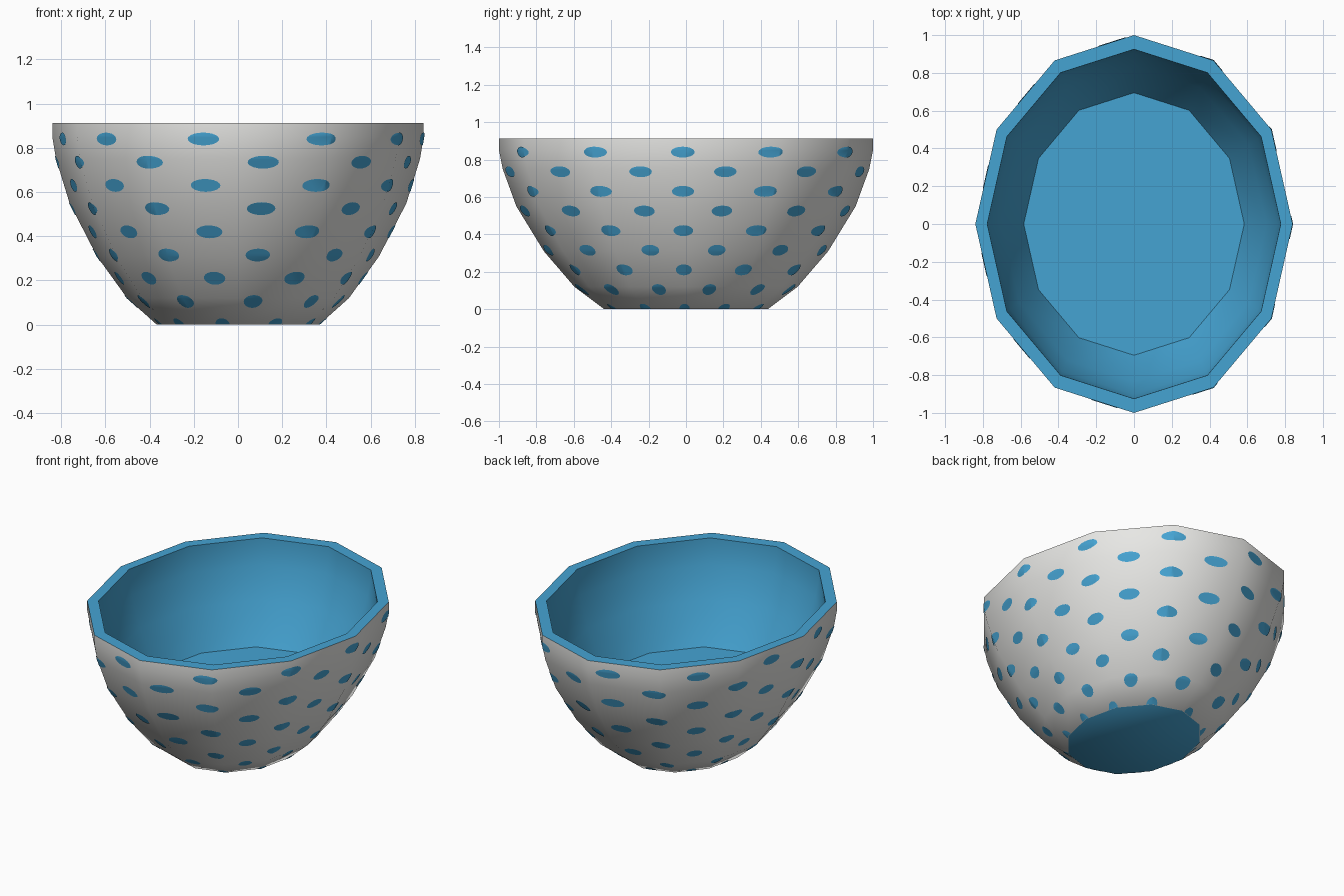
import bpy, bmesh, math
from mathutils import Vector

if "Cube" in bpy.data.objects:
    bpy.data.objects.remove(bpy.data.objects["Cube"])

SIDES, RX, RY = 12, 0.84, 1.0
# (radius factor, height) from foot to rim, then down the inside
OUTER = [(.437, 0), (.597, .12), (.76, .31), (.907, .55), (.98, .75), (1, .85), (1, .912)]
INNER = [(.925, .912), (.922, .85), (.902, .75), (.835, .55), (.695, .31)]


def material(name, rgb):
    m = bpy.data.materials.new(name)
    m.diffuse_color = (*rgb, 1)
    m.use_nodes = True
    m.node_tree.nodes["Principled BSDF"].inputs["Base Color"].default_value = m.diffuse_color
    return m


white = material("warm white glaze", (.80, .80, .78))
blue = material("sky blue glaze", (.060, .370, .650))


def add_object(name, bm, mats, angle):
    me = bpy.data.meshes.new(name)
    bm.to_mesh(me)
    bm.free()
    ob = bpy.data.objects.new(name, me)
    bpy.context.collection.objects.link(ob)
    for m in mats:
        me.materials.append(m)
    bpy.ops.object.select_all(action='DESELECT')
    ob.select_set(True)
    bpy.context.view_layer.objects.active = ob
    bpy.ops.object.shade_smooth_by_angle(angle=math.radians(angle))
    return ob


def corner(i):
    t = math.tau * i / SIDES
    return Vector((RX * math.cos(t), RY * math.sin(t)))


# Bowl: oval twelve-sided rings, white outside, blue rim, inside and foot
bm = bmesh.new()
rings = [[bm.verts.new((*(corner(i) * r), z)) for i in range(SIDES)] for r, z in OUTER + INNER]
for k in range(len(rings) - 1):
    for i in range(SIDES):
        j = (i + 1) % SIDES
        f = bm.faces.new((rings[k][i], rings[k][j], rings[k + 1][j], rings[k + 1][i]))
        f.material_index = 0 if k < len(OUTER) - 1 else 1
for ring in (rings[0][::-1], rings[-1]):
    bm.faces.new(ring).material_index = 1
add_object("bowl", bm, (white, blue), 45)


# Dots: drawn flat in (angle, height), cut along facet edges, wrapped on the wall
def wrap(a, z):
    d = Vector((math.cos(a), math.sin(a)))
    i = math.floor(math.atan2(d.y / RY, d.x / RX) / math.tau * SIDES + 1e-5)
    p, q = corner(i), corner(i + 1)
    n = Vector((q.y - p.y, p.x - q.x))
    edge = d * (p.dot(n) / d.dot(n))
    for (r0, z0), (r1, z1) in zip(OUTER, OUTER[1:]):
        if z <= z1 + 1e-6:
            break
    r = r0 + (r1 - r0) * (z - z0) / (z1 - z0)
    return (*(edge * (r + .003)), z)


def cut(bm, co, no, clear=False):
    bmesh.ops.bisect_plane(bm, geom=bm.verts[:] + bm.edges[:] + bm.faces[:], dist=1e-6,
                           plane_co=co, plane_no=no, clear_inner=clear)


COUNT, ROW, HALF_A, HALF_Z = 11, .105, math.radians(4.4), .029
bm = bmesh.new()
for row in range(9):
    for k in range(COUNT):
        a0 = math.tau * (k + .5 * (row % 2)) / COUNT - math.radians(1.2)
        z0 = row * ROW
        bm.faces.new([bm.verts.new((a0 + HALF_A * math.cos(math.tau * s / 20),
                                    z0 + HALF_Z * math.sin(math.tau * s / 20), 0))
                      for s in range(20)])
cut(bm, (0, 0, 0), (0, 1, 0), True)
for _, z in OUTER[1:-1]:
    cut(bm, (0, z, 0), (0, 1, 0))
for i in range(-1, SIDES + 2):
    c = corner(i)
    a = math.atan2(c.y, c.x) % math.tau
    a += math.tau * ((i >= SIDES) - (i < 0))
    cut(bm, (a, 0, 0), (1, 0, 0))
for v in bm.verts:
    v.co = wrap(v.co.x, v.co.y)
add_object("painted_dots", bm, (blue,), 45)
